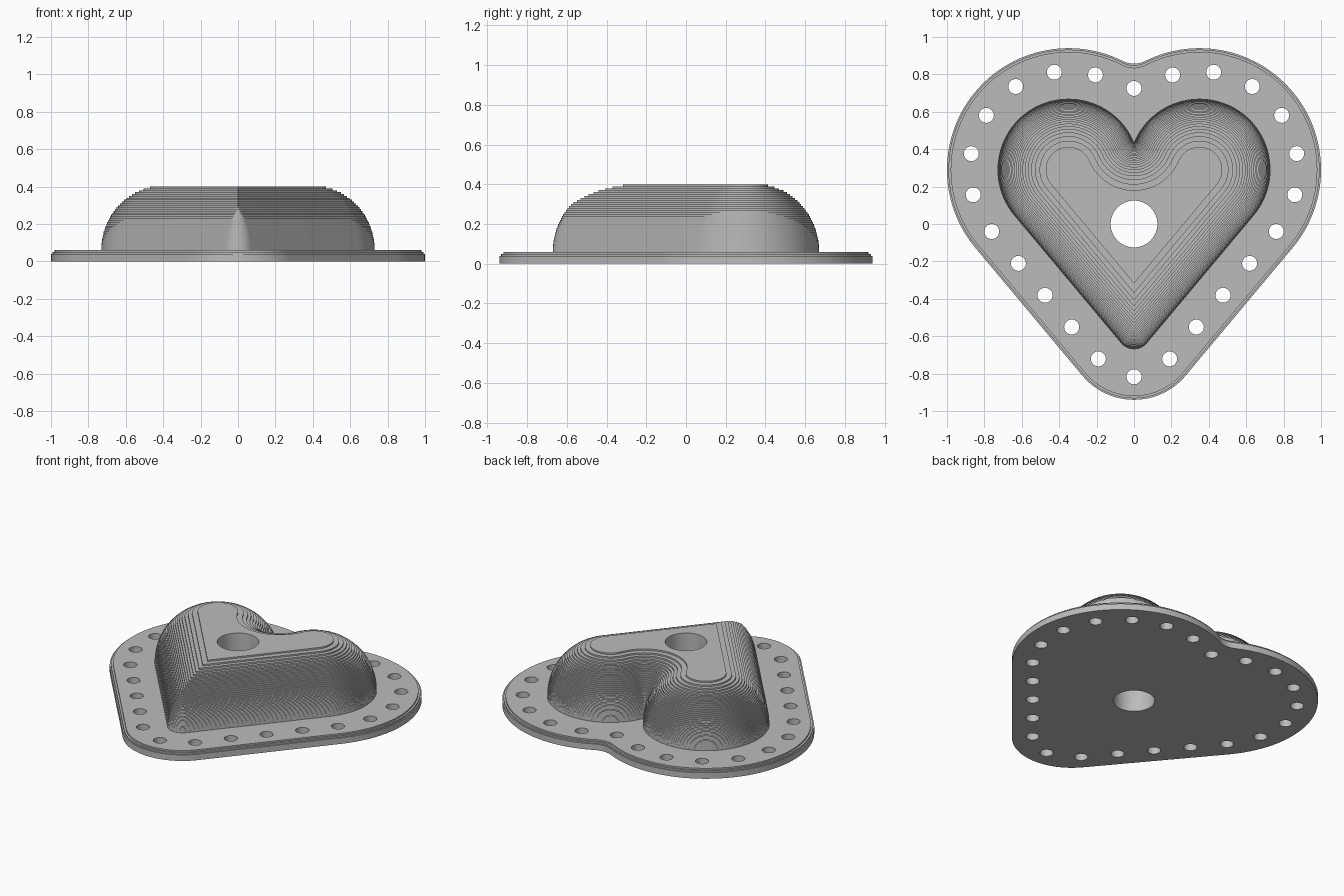
import bpy, bmesh, math
from mathutils import Vector

if "Cube" in bpy.data.objects:
    bpy.data.objects.remove(bpy.data.objects["Cube"], do_unlink=True)

# Heart made of two lobe circles and a rounded tip
LOBE, LOBE_R = Vector((0.35, 0.29)), 0.38
TIP, TIP_R = Vector((0, -0.58)), 0.09
axis = LOBE - TIP
SIDE = math.atan2(axis.y, axis.x) - math.acos((TIP_R - LOBE_R) / axis.length)
BASE_Z, TOP_Z, LAYER = 0.06, 0.40, 0.01


def polar(centre, radius, angle):
    return centre + radius * Vector((math.cos(angle), math.sin(angle)))


def arc(centre, radius, start, end, count):
    return [polar(centre, radius, start + (end - start) * i / count)
            for i in range(count + 1)]


def heart(offset):
    """Closed heart outline, grown or shrunk by the offset."""
    lobe_r, tip_r = LOBE_R + offset, TIP_R + offset
    tip = TIP.copy()
    if tip_r < 0:                      # the tip becomes a sharp corner
        tip.y += tip_r / math.sin(SIDE)
        tip_r = 0
    notch_r = -offset if offset <= 0 else 0.134
    notch = Vector((0, LOBE.y + math.sqrt((lobe_r + notch_r) ** 2 - LOBE.x ** 2)))
    to_notch = math.atan2(notch.y - LOBE.y, -LOBE.x)
    half = arc(tip, tip_r, -math.pi / 2, SIDE, 12)
    half += arc(LOBE, lobe_r, SIDE, to_notch, 56)
    half += arc(notch, notch_r, to_notch - math.pi, -math.pi / 2, 12)[1:]
    return half + [Vector((-p.x, p.y)) for p in half[-2:0:-1]]


def make_object(name, bm):
    mesh = bpy.data.meshes.new(name)
    bm.to_mesh(mesh)
    bm.free()
    obj = bpy.data.objects.new(name, mesh)
    bpy.context.collection.objects.link(obj)
    return obj


# Steps as (bottom, top, offset): flange with stepped rim, then rounded dome
steps = [(0, 0.04, 0.27), (0.04, 0.05, 0.262), (0.05, BASE_Z, 0.25)]
height = TOP_Z - BASE_Z
for k in range(round(height / LAYER)):
    h = k * LAYER
    steps.append((BASE_Z + h, BASE_Z + h + LAYER,
                  math.sqrt(height ** 2 - h ** 2) - height))

# Loft the whole body through its steps
bm = bmesh.new()
rings = [[bm.verts.new((p.x, p.y, z)) for p in heart(offset)]
         for low, high, offset in steps for z in (low, high)]
for a, b in zip(rings, rings[1:]):
    for i in range(len(a)):
        j = (i + 1) % len(a)
        bm.faces.new((a[i], a[j], b[j], b[i]))
bm.faces.new(rings[0][::-1])
bm.faces.new(rings[-1])
bmesh.ops.remove_doubles(bm, verts=bm.verts, dist=0.00001)
bmesh.ops.recalc_face_normals(bm, faces=bm.faces)
body = make_object("heart_dome_with_flange", bm)

# Bolt hole positions along the middle of the flange
RING = 0.147
spots = [polar(LOBE, LOBE_R + RING, math.radians(-38.8 + 24.1 * k)) for k in range(7)]
along = Vector((math.sin(SIDE), -math.cos(SIDE)))
spots += [spots[0] + along * 0.222 * k for k in range(1, 5)]
spots += [Vector((-p.x, p.y)) for p in spots]
spots += [Vector((0, 0.725)), Vector((0, TIP.y - TIP_R - RING))]

# Cutter for the bolt holes and the central bore
bm = bmesh.new()
for spot, radius, sides in [(p, 0.04, 32) for p in spots] + [(Vector((0, 0)), 0.125, 64)]:
    new = bmesh.ops.create_cone(bm, cap_ends=True, segments=sides, radius1=radius,
                                radius2=radius, depth=2)["verts"]
    bmesh.ops.translate(bm, verts=new, vec=spot.to_3d())
cutter = make_object("hole_cutter", bm)
cutter.hide_render = True

cut = body.modifiers.new("holes", "BOOLEAN")
cut.operation, cut.solver, cut.object = "DIFFERENCE", "EXACT", cutter
bpy.ops.object.select_all(action="DESELECT")
body.select_set(True)
bpy.context.view_layer.objects.active = body
bpy.ops.object.modifier_apply(modifier=cut.name)
bpy.data.objects.remove(cutter, do_unlink=True)

# Plain grey finish
grey = bpy.data.materials.new("plain_grey")
grey.use_nodes = True
colour = (0.5, 0.5, 0.5, 1)
grey.diffuse_color = colour
grey.node_tree.nodes["Principled BSDF"].inputs["Base Color"].default_value = colour
body.data.materials.clear()
body.data.materials.append(grey)
bpy.ops.object.shade_smooth_by_angle(angle=math.radians(30))
